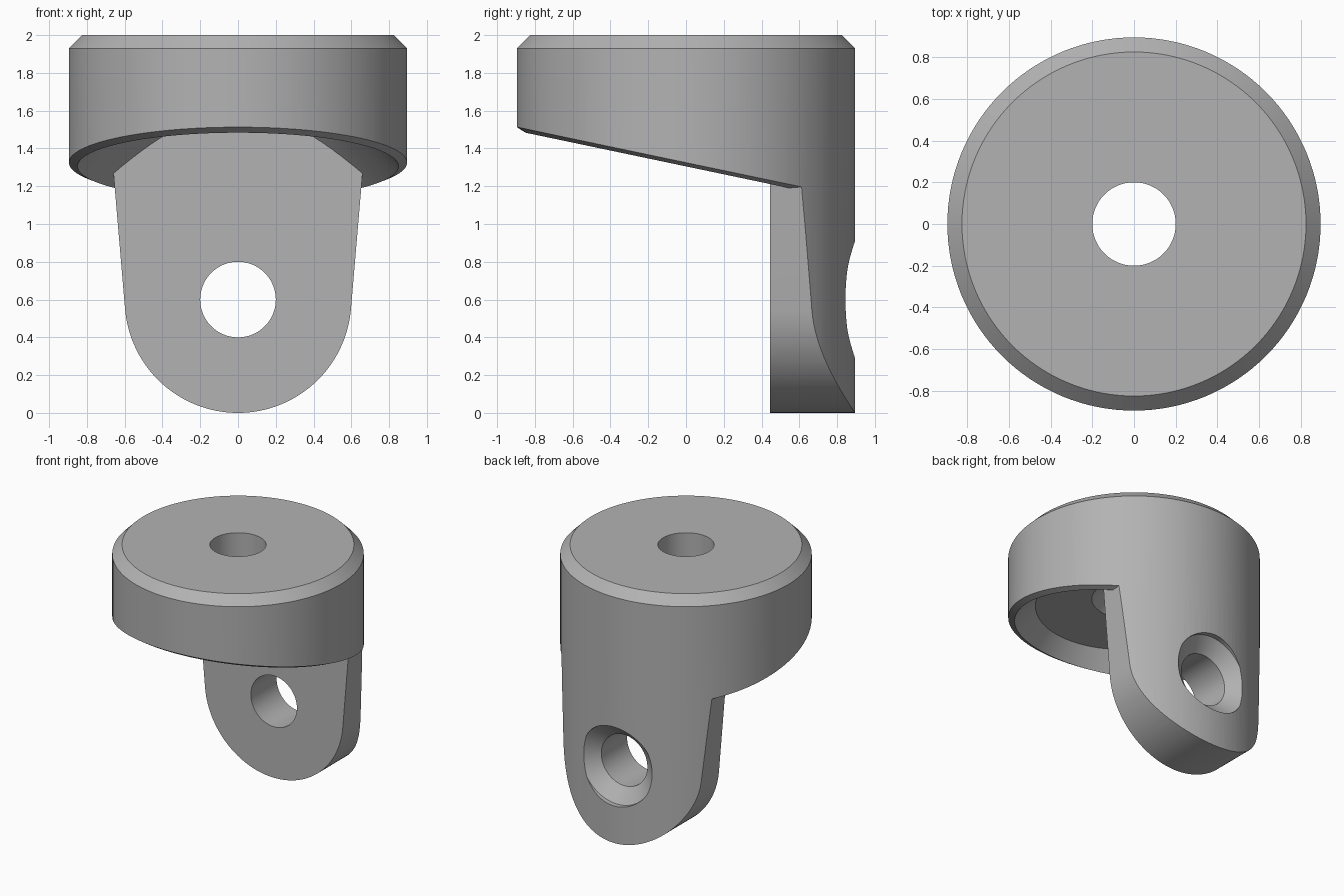
import bpy
import bmesh
from math import sin, cos, pi, radians

cube = bpy.data.objects.get("Cube")
if cube:
    bpy.data.objects.remove(cube, do_unlink=True)

SEG = 128
RADIUS = 0.895      # outer radius of the cap
SLOPE = 0.21        # fall of the lower rim towards the back
CEILING = 1.6       # height of the roof of the recess
HOLE = 0.2

grey = bpy.data.materials.new("neutral grey")
grey.use_nodes = True
grey.diffuse_color = (0.45, 0.45, 0.45, 1)
grey.node_tree.nodes["Principled BSDF"].inputs["Base Color"].default_value = grey.diffuse_color


def make_object(name, bm):
    bmesh.ops.recalc_face_normals(bm, faces=bm.faces)
    mesh = bpy.data.meshes.new(name)
    bm.to_mesh(mesh)
    bm.free()
    mesh.materials.append(grey)
    obj = bpy.data.objects.new(name, mesh)
    bpy.context.collection.objects.link(obj)
    return obj


def stack_rings(name, rings):
    """Solid through a list of rings, each a function angle -> point."""
    bm = bmesh.new()
    loops = [[bm.verts.new(ring(2 * pi * i / SEG)) for i in range(SEG)] for ring in rings]
    for a, b in zip(loops, loops[1:]):
        for i in range(SEG):
            j = (i + 1) % SEG
            bm.faces.new((a[i], a[j], b[j], b[i]))
    bm.faces.new(loops[0])
    bm.faces.new(loops[-1])
    return make_object(name, bm)


def upright(r, z):
    return lambda t: (r * cos(t), r * sin(t), z)


def sideways(r, y):
    return lambda t: (r * cos(t), y, 0.6 + r * sin(t))


def rim_height(r, t):
    return 1.305 + 0.02 * (r - 0.85) / 0.045 - SLOPE * r * sin(t)


def sloped(r):
    return lambda t: (r * cos(t), r * sin(t), rim_height(r, t))


def recess_top(t):
    # Inner wall leans inwards until it reaches the level ceiling
    r = 0.85 - (CEILING - rim_height(0.85, t)) / 1.15
    return (r * cos(t), r * sin(t), CEILING)


def subtract(target, cutter):
    cutter.hide_render = True
    mod = target.modifiers.new("cut", 'BOOLEAN')
    mod.operation = 'DIFFERENCE'
    mod.solver = 'EXACT'
    mod.object = cutter
    bpy.context.view_layer.objects.active = target
    bpy.ops.object.modifier_apply(modifier=mod.name)
    bpy.data.objects.remove(cutter, do_unlink=True)


# Round blank with a chamfered top
bracket = stack_rings("swivel_bracket", [
    upright(RADIUS, -0.05), upright(RADIUS, 1.93), upright(0.825, 2.0)])

# Space below the sloped rim, including the tapered recess
hollow = stack_rings("hollow_cutter", [
    upright(1.2, -0.1), sloped(1.2), sloped(0.85), recess_top])

# Tab outline: round foot, sides widening upwards
lean = radians(5)
foot = [(0.6 * cos(a), 0.6 + 0.6 * sin(a))
        for a in (pi + lean + (pi - 2 * lean) * i / 64 for i in range(65))]
foot[0] = (-0.598, 0.55)
foot[-1] = (0.598, 0.55)
outline = foot + [(0.7, 1.75), (-0.7, 1.75)]
bm = bmesh.new()
face = bm.faces.new([bm.verts.new((x, 0.445, z)) for x, z in outline])
grown = bmesh.ops.extrude_face_region(bm, geom=[face])["geom"]
bmesh.ops.translate(bm, vec=(0, 0.9, 0),
                    verts=[v for v in grown if isinstance(v, bmesh.types.BMVert)])
tab = make_object("tab_keeper", bm)

subtract(hollow, tab)
subtract(bracket, hollow)

# Vertical hole, widened underneath
subtract(bracket, stack_rings("top_hole_cutter", [
    upright(HOLE, 2.1), upright(HOLE, 1.7), upright(0.3, CEILING), upright(0.3, 1.55)]))

# Tab hole, countersunk at the back
subtract(bracket, stack_rings("tab_hole_cutter", [
    sideways(HOLE, 0.3), sideways(HOLE, 0.765), sideways(0.31, 0.855), sideways(0.31, 1.1)]))

# Smooth curves, crisp edges
bpy.ops.object.select_all(action='DESELECT')
bracket.select_set(True)
bpy.context.view_layer.objects.active = bracket
bpy.ops.object.shade_smooth_by_angle(angle=radians(20))
